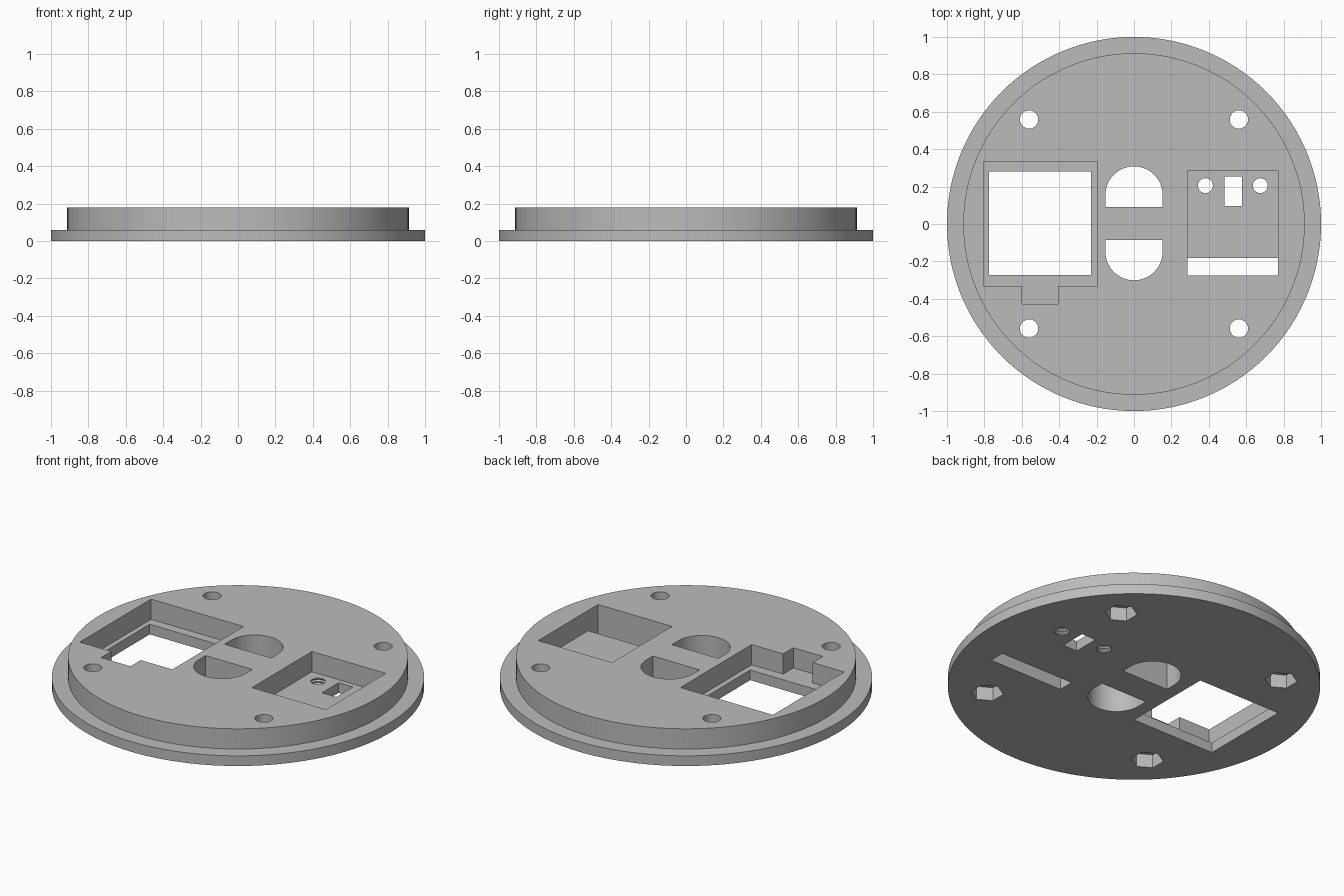
import bpy
import bmesh
from math import cos, sin, pi, radians

cube = bpy.data.objects.get("Cube")
if cube:
    bpy.data.objects.remove(cube, do_unlink=True)

BASE_TOP, TOP, BELOW, ABOVE = 0.06, 0.18, -0.1, 0.3

grey = bpy.data.materials.new("plain grey")
grey.use_nodes = True
grey.diffuse_color = (0.5, 0.5, 0.5, 1)
grey.node_tree.nodes["Principled BSDF"].inputs["Base Color"].default_value = (0.5, 0.5, 0.5, 1)


def arc(cx, cy, r, start, end, steps):
    """Points along an arc, angles in degrees."""
    angles = [radians(start + (end - start) * i / steps) for i in range(steps + 1)]
    return [(cx + r * cos(a), cy + r * sin(a)) for a in angles]


def ring(cx, cy, r, sides, turn=0):
    return arc(cx, cy, r, turn, turn + 360, sides)[:-1]


def box(x0, x1, y0, y1):
    return [(x0, y0), (x1, y0), (x1, y1), (x0, y1)]


def stack(name, layers):
    """Closed solid skinned through (outline, height) layers of equal point count."""
    bm = bmesh.new()
    loops = [[bm.verts.new((x, y, z)) for x, y in pts] for pts, z in layers]
    n = len(loops[0])
    for low, high in zip(loops, loops[1:]):
        for i in range(n):
            j = (i + 1) % n
            bm.faces.new((low[i], low[j], high[j], high[i]))
    bm.faces.new(loops[0][::-1])
    bm.faces.new(loops[-1])
    bmesh.ops.recalc_face_normals(bm, faces=bm.faces)
    mesh = bpy.data.meshes.new(name)
    bm.to_mesh(mesh)
    bm.free()
    mesh.materials.append(grey)
    obj = bpy.data.objects.new(name, mesh)
    bpy.context.collection.objects.link(obj)
    return obj


# Stepped round plate
rim, hub = ring(0, 0, 1, 128), ring(0, 0, 0.913, 128)
plate = stack("mounting_plate", [(rim, 0), (rim, BASE_TOP), (hub, BASE_TOP), (hub, TOP)])


def cut(outline, z0=BELOW, z1=ABOVE, layers=None):
    """Subtract a prism, or a layered solid, from the plate."""
    cutter = stack("cutter", layers or [(outline, z0), (outline, z1)])
    cutter.hide_render = True
    mod = plate.modifiers.new("cut", 'BOOLEAN')
    mod.operation, mod.solver, mod.object = 'DIFFERENCE', 'EXACT', cutter
    bpy.context.view_layer.objects.active = plate
    bpy.ops.object.modifier_apply(modifier=mod.name)
    bpy.data.objects.remove(cutter, do_unlink=True)


# Display recess with a cable notch, and its window
cut([(-0.805, -0.332), (-0.598, -0.332), (-0.598, -0.428), (-0.405, -0.428),
     (-0.405, -0.332), (-0.198, -0.332), (-0.198, 0.335), (-0.805, 0.335)], BASE_TOP)
cut(box(-0.775, -0.23, -0.273, 0.28))

# Board recess with a long slot and a small socket opening
cut(box(0.285, 0.77, -0.276, 0.285), BASE_TOP)
cut(box(0.285, 0.77, -0.276, -0.183))
cut(box(0.483, 0.577, 0.097, 0.253))

# Threaded screw holes in the board recess
for x in (0.382, 0.675):
    crest, root = ring(x, 0.205, 0.04, 24), ring(x, 0.205, 0.047, 24)
    grooves = [(crest, BELOW)]
    for i in range(3):
        z = 0.004 + i * 0.018
        grooves += [(crest, z), (root, z + 0.008), (crest, z + 0.016)]
    cut(None, layers=grooves + [(crest, ABOVE)])

# Pair of D-shaped openings in the middle
for side, flat in ((1, 0.092), (-1, 0.085)):
    cy = flat + 0.063
    half = [(-0.153, flat)] + arc(0, cy, 0.153, 180, 0, 32) + [(0.153, flat)]
    cut([(x, y * side) for x, y in half])

# Corner bolt holes with hexagonal nut pockets underneath
for sx in (-1, 1):
    for sy in (-1, 1):
        cut(ring(sx * 0.561, sy * 0.559, 0.049, 32))
        cut(ring(sx * 0.561, sy * 0.559, 0.088, 6, 30), BELOW, 0.08)

bpy.ops.object.select_all(action='DESELECT')
plate.select_set(True)
bpy.context.view_layer.objects.active = plate
bpy.ops.object.shade_smooth_by_angle(angle=radians(30))
